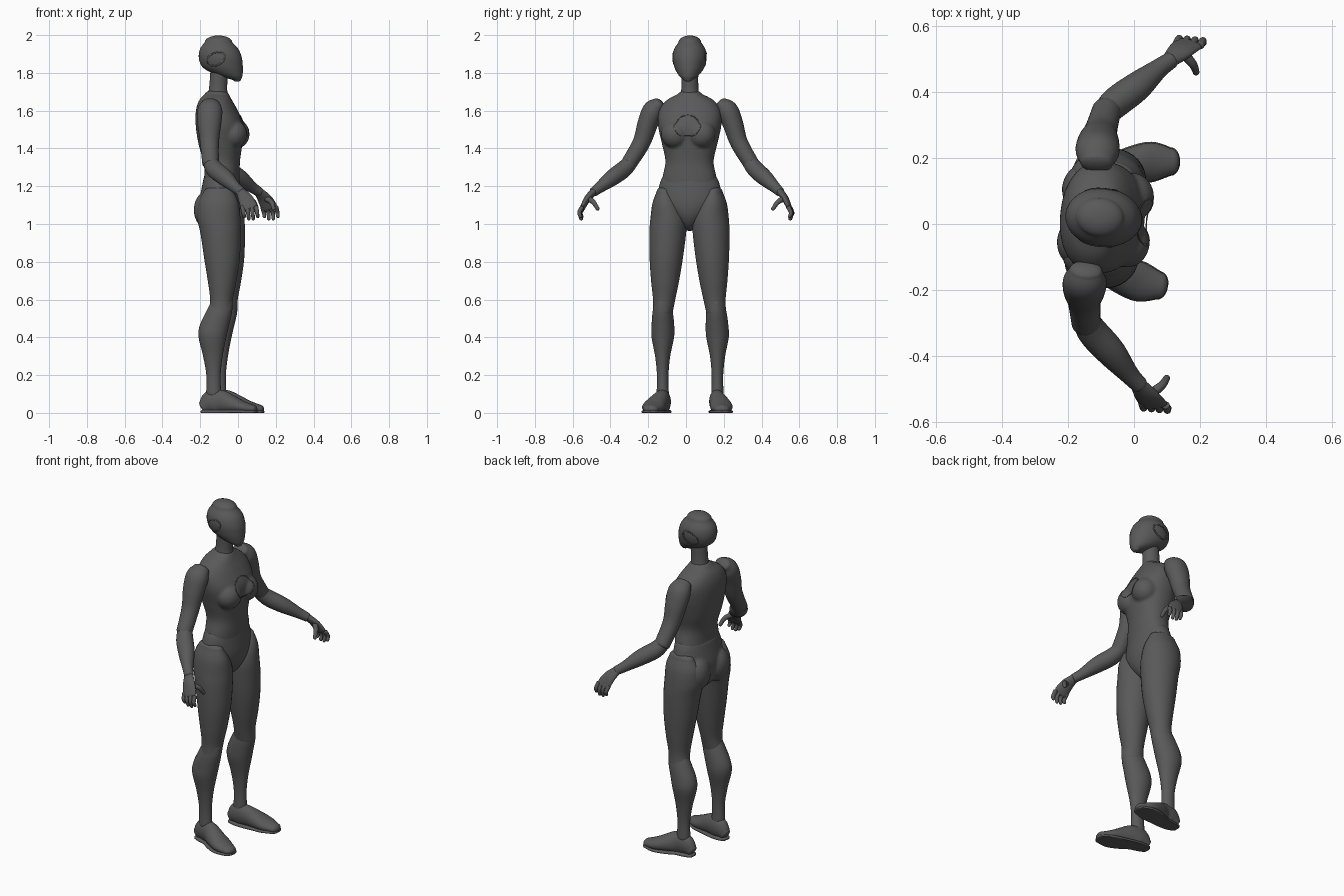
import bpy
import bmesh
import math
from mathutils import Matrix, Vector

default_cube = bpy.data.objects.get("Cube")
if default_cube:
    bpy.data.objects.remove(default_cube, do_unlink=True)

# The figure looks along +x, turned slightly about the vertical axis
STANCE = Matrix.Translation((-.1, .02, 0)) @ Matrix.Rotation(math.radians(-5.5), 4, 'Z')
SEGMENTS = 32
STEPS = 6
X_AXIS, Y_AXIS, Z_AXIS = Vector((1, 0, 0)), Vector((0, 1, 0)), Vector((0, 0, 1))

grey = bpy.data.materials.new("dark_grey")
grey.use_nodes = True
colour = (.1, .1, .1, 1)
grey.diffuse_color = colour
shader = next(n for n in grey.node_tree.nodes if n.type == 'BSDF_PRINCIPLED')
shader.inputs["Base Color"].default_value = colour
parts = []


def finish(bm, name):
    """Turn a bmesh into a placed, coloured object."""
    bmesh.ops.recalc_face_normals(bm, faces=bm.faces)
    mesh = bpy.data.meshes.new(name)
    bm.to_mesh(mesh)
    bm.free()
    mesh.materials.append(grey)
    obj = bpy.data.objects.new(name, mesh)
    bpy.context.scene.collection.objects.link(obj)
    obj.matrix_world = STANCE
    parts.append(obj)
    return obj


def blend(rows):
    """Catmull-Rom interpolation of the rows."""
    result = []
    last = len(rows) - 1
    for i in range(last):
        quad = [rows[max(i - 1, 0)], rows[i], rows[i + 1], rows[min(i + 2, last)]]
        for step in range(STEPS):
            t = step / STEPS
            result.append([b + t / 2 * (c - a + t * (2*a - 5*b + 4*c - d + t * (3*(b - c) + d - a)))
                           for a, b, c, d in zip(*quad)])
    return result + [list(rows[-1])]


def loft(bm, rows, axis=X_AXIS, level=False, domes=(.02, .02), power=2):
    """Skin rows of (x, y, z, first radius, second radius) with rounded ends."""
    rows = blend(rows)
    centres = [Vector(r[:3]) for r in rows]
    frames = []
    for i, row in enumerate(rows):
        tangent = (centres[min(i + 1, len(rows) - 1)] - centres[max(i - 1, 0)]).normalized()
        if level:
            tangent = Z_AXIS * math.copysign(1, tangent.z)
        first = (axis - tangent * axis.dot(tangent)).normalized()
        frames.append((centres[i], first * row[3], tangent.cross(first) * row[4], tangent))

    def rounded(frame, height):
        centre, first, second, tangent = frame
        for k in range(1, 6):
            a = k / 6 * math.pi / 2
            shrink = math.cos(a)
            yield (centre + tangent * height * math.sin(a), first * shrink, second * shrink, tangent)

    frames = (list(rounded(frames[0], -domes[0]))[::-1] + frames
              + list(rounded(frames[-1], domes[1])))
    rings = []
    for centre, first, second, _ in frames:
        ring = []
        for k in range(SEGMENTS):
            a = k / SEGMENTS * math.tau
            c, s = math.cos(a), math.sin(a)
            c = math.copysign(abs(c) ** (2 / power), c)
            s = math.copysign(abs(s) ** (2 / power), s)
            point = centre + first * c + second * s
            point.z = max(point.z, 0)
            ring.append(bm.verts.new(point))
        rings.append(ring)
    for low, high in zip(rings, rings[1:]):
        for k in range(SEGMENTS):
            n = (k + 1) % SEGMENTS
            bm.faces.new((low[k], low[n], high[n], high[k]))
    bm.faces.new(rings[0])
    bm.faces.new(rings[-1])


def column(bm, rows, side=1, **options):
    """Level loft from rows of (z, back, front, inner, outer)."""
    loft(bm, [((b + f) / 2, side * (i + o) / 2, z, (f - b) / 2, (o - i) / 2)
              for z, b, f, i, o in rows], level=True, **options)


def limb(name, rows, side, **options):
    bm = bmesh.new()
    loft(bm, [(x, side * y, z, r, q) for x, y, z, r, q in rows], **options)
    return finish(bm, name)


def ball(bm, centre, size):
    bmesh.ops.create_uvsphere(bm, u_segments=24, v_segments=16, radius=1,
                              matrix=Matrix.Translation(centre) @ Matrix.Diagonal((*size, 1)))


def fuse(obj):
    """Melt overlapping volumes into one soft skin."""
    remesh = obj.modifiers.new("Fuse", 'REMESH')
    remesh.mode = 'VOXEL'
    remesh.voxel_size = .007
    remesh.use_smooth_shade = True
    smooth = obj.modifiers.new("Soften", 'SMOOTH')
    smooth.iterations = 8


def rim(name, target, centre, along, across, width=.005):
    """Thin oval strip laid on the surface of the target."""
    bm = bmesh.new()
    count = 48
    loops = []
    for grow in (0, width):
        loops.append([bm.verts.new(
            centre + along * (math.cos(k / count * math.tau) * (1 + grow / along.length))
            + across * (math.sin(k / count * math.tau) * (1 + grow / across.length)))
            for k in range(count)])
    for k in range(count):
        n = (k + 1) % count
        bm.faces.new((loops[0][k], loops[0][n], loops[1][n], loops[1][k]))
    obj = finish(bm, name)
    wrap = obj.modifiers.new("Lay", 'SHRINKWRAP')
    wrap.target = target
    wrap.offset = .002
    obj.modifiers.new("Thicken", 'SOLIDIFY').thickness = .003


# Head: helmet shape with a narrow chin
bm = bmesh.new()
column(bm, [(z, b, f, -w, w) for z, b, f, w in (
    (1.762, .075, .115, .022), (1.78, .015, .123, .046), (1.805, -.05, .126, .066),
    (1.835, -.092, .126, .081), (1.88, -.108, .121, .09), (1.925, -.102, .103, .083),
    (1.962, -.077, .07, .06))], domes=(.008, .036))
head = finish(bm, "head")

# Neck
bm = bmesh.new()
column(bm, [(1.64, -.075, .06, -.065, .065), (1.71, -.055, .043, -.046, .046),
            (1.83, -.045, .05, -.046, .046)])
finish(bm, "neck")

# Torso: rib cage, waist and bust
bm = bmesh.new()
column(bm, [(z, b, f, -w, w) for z, b, f, w in (
    (1.17, -.09, .105, .15), (1.25, -.078, .108, .143), (1.33, -.082, .11, .128),
    (1.42, -.108, .122, .146), (1.52, -.123, .132, .168), (1.6, -.122, .098, .165),
    (1.655, -.105, .068, .125), (1.69, -.075, .05, .06))], power=2.2)
for side in (1, -1):
    ball(bm, (.085, side * .07, 1.475), (.07, .075, .075))
torso = finish(bm, "torso")
fuse(torso)

# Pelvis: wedge between the thighs, with seat muscles
bm = bmesh.new()
column(bm, [(z, b, f, -w, w) for z, b, f, w in (
    (.975, -.06, .05, .03), (1.01, -.09, .085, .07), (1.06, -.1, .108, .125),
    (1.12, -.105, .115, .17), (1.2, -.09, .11, .163), (1.25, -.08, .105, .145))],
    domes=(.012, .01))
for side in (1, -1):
    ball(bm, (-.055, side * .08, 1.075), (.072, .08, .1))
fuse(finish(bm, "pelvis"))

# Chest ring and ear ridges
rim("chest_ring", torso, Vector((.17, 0, 1.535)), Y_AXIS * .068, Z_AXIS * .07)

for side, label in ((1, "left"), (-1, "right")):
    rim(label + "_ear_ridge", head, Vector((-.015, side * .095, 1.87)),
        Vector((.05, 0, .025)), Vector((-.014, 0, .028)), width=.008)

    # Legs
    bm = bmesh.new()
    column(bm, [(.53, -.045, .082, .09, .195), (.6, -.035, .086, .075, .193),
                (.7, -.048, .105, .054, .203), (.82, -.068, .122, .034, .211),
                (.95, -.088, .126, .018, .213), (1.03, -.106, .124, .015, .208),
                (1.11, -.1, .115, .045, .197), (1.17, -.07, .09, .085, .175)], side, domes=(.02, .03))
    finish(bm, label + "_thigh")
    bm = bmesh.new()
    column(bm, [(.1, -.055, .025, .113, .178), (.2, -.054, .022, .115, .176),
                (.3, -.071, .033, .106, .186), (.4, -.095, .052, .086, .205),
                (.46, -.09, .066, .084, .204), (.53, -.058, .082, .089, .197),
                (.585, -.03, .085, .1, .185)], side)
    finish(bm, label + "_shin")

    # Shoe with a thin sole
    shoe = [(-.07, .14, .03, .028, .035), (-.03, .142, .055, .039, .063),
            (.02, .148, .06, .043, .062), (.08, .168, .045, .054, .05),
            (.14, .183, .03, .058, .035), (.195, .189, .02, .04, .024)]
    limb(label + "_shoe", shoe, side, axis=Y_AXIS, domes=(.012, .026))
    limb(label + "_sole", [(x, y, .006, r + .003, .011) for x, y, z, r, q in shoe],
         side, axis=Y_AXIS, domes=(.014, .028), power=3)

    # Arm with shoulder cap
    limb(label + "_upper_arm", [
        (-.03, .165, 1.635, .05, .038), (-.03, .197, 1.6, .066, .057),
        (-.03, .227, 1.53, .063, .054), (-.026, .26, 1.43, .05, .047),
        (-.014, .325, 1.32, .044, .042)], side)
    limb(label + "_forearm", [
        (-.02, .31, 1.335, .038, .038), (.01, .35, 1.29, .047, .045),
        (.07, .405, 1.245, .045, .043), (.13, .465, 1.195, .03, .03),
        (.165, .495, 1.17, .026, .025)], side, domes=(.03, .01))

    # Hand: palm, four fingers and thumb
    bm = bmesh.new()
    palm = [(.16, .492, 1.175, .024, .02), (.19, .525, 1.135, .038, .018),
            (.213, .548, 1.09, .044, .014)]
    loft(bm, [(x, side * y, z, r, q) for x, y, z, r, q in palm])
    for i in range(4):
        x = .178 + .024 * i
        drop = .012 * abs(i - 1.5)
        loft(bm, [(x, side * .548, 1.09, .012, .012), (x + .006, side * .563, 1.06, .011, .011),
                  (x + .009, side * .556, 1.022 + drop, .009, .009)], domes=(.005, .009))
    loft(bm, [(.2, side * .52, 1.135, .016, .016), (.232, side * .49, 1.115, .013, .013),
              (.245, side * .466, 1.08, .01, .01)], axis=Z_AXIS, domes=(.005, .009))
    finish(bm, label + "_hand")

# Smooth shading that keeps sharp edges
bpy.ops.object.select_all(action='DESELECT')
for obj in parts:
    obj.select_set(True)
bpy.context.view_layer.objects.active = parts[0]
bpy.ops.object.shade_smooth_by_angle(angle=math.radians(40))
